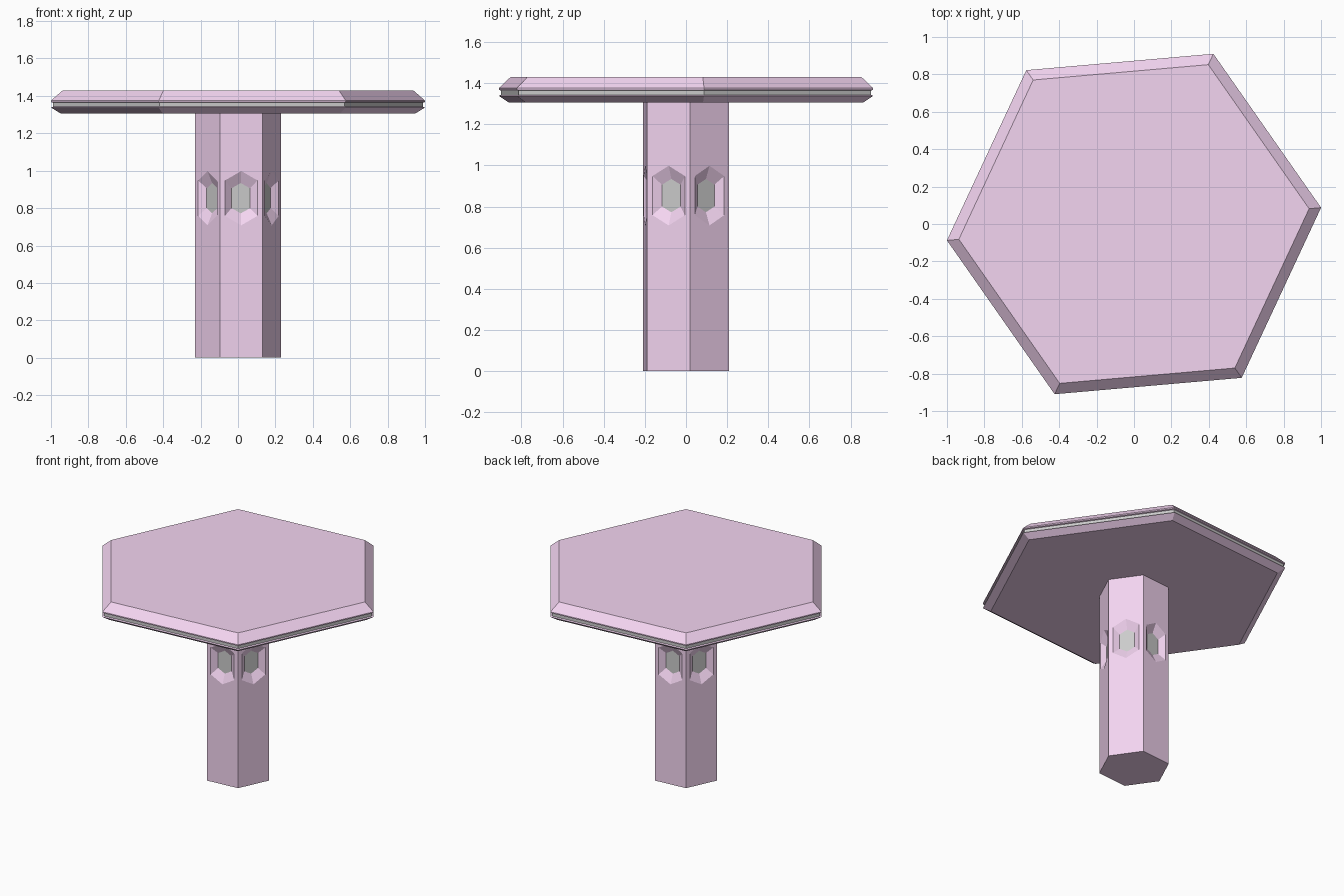
import bpy
import bmesh
from math import radians, cos, sin
from mathutils import Vector

if "Cube" in bpy.data.objects:
    bpy.data.objects.remove(bpy.data.objects["Cube"])

TURN = 5          # rotation of every hexagon, degrees
LEG_R = 0.23
LEG_TOP = 1.31

pink = bpy.data.materials.new("pink")
pink.diffuse_color = (0.9, 0.66, 0.88, 1)
pink.use_nodes = True
pink.node_tree.nodes["Principled BSDF"].inputs["Base Color"].default_value = pink.diffuse_color


def polar(r, deg, z):
    return Vector((r * cos(radians(deg)), r * sin(radians(deg)), z))


def finish(bm, name, material=None, weld=True):
    if weld:
        bmesh.ops.remove_doubles(bm, verts=bm.verts, dist=1e-5)
        bmesh.ops.recalc_face_normals(bm, faces=bm.faces)
    mesh = bpy.data.meshes.new(name)
    bm.to_mesh(mesh)
    bm.free()
    obj = bpy.data.objects.new(name, mesh)
    bpy.context.collection.objects.link(obj)
    if material:
        mesh.materials.append(material)
    return obj


def face(bm, points):
    bm.faces.new([bm.verts.new(p) for p in points])


def hex_loft(name, profile, material=None):
    """Closed hexagonal solid from (radius, height) pairs."""
    bm = bmesh.new()
    rings = [[polar(r, TURN + 60 * k, z) for k in range(6)] for r, z in profile]
    for a, b in zip(rings, rings[1:]):
        for k in range(6):
            j = (k + 1) % 6
            face(bm, (a[k], a[j], b[j], b[k]))
    face(bm, rings[0])
    face(bm, rings[-1])
    return finish(bm, name, material)


# Tabletop: two bevelled slabs with a thin inset band between them
hex_loft("tabletop_upper", [(0.985, 1.362), (1.004, 1.367), (1.004, 1.375), (0.94, 1.43)], pink)
hex_loft("tabletop_band", [(0.993, 1.343), (0.993, 1.364)])
hex_loft("tabletop_lower", [(0.952, 1.306), (1.004, 1.338), (0.985, 1.345)], pink)

# Hexagonal leg with a tapered recess in each side, and a grey pane at its floor
leg = bmesh.new()
panes = bmesh.new()
OUTER = [(0, 0.145), (0.087, 0.095), (0.087, -0.095), (0, -0.145), (-0.087, -0.095), (-0.087, 0.095)]
INNER = [(0, 0.081), (0.05, 0.053), (0.05, -0.053), (0, -0.081), (-0.05, -0.053), (-0.05, 0.053)]
for k in range(6):
    ang = TURN + 60 * k
    mid = ang + 30
    normal = polar(1, mid, 0)
    tangent = polar(1, mid + 90, 0)
    centre = normal * LEG_R * cos(radians(30)) + Vector((0, 0, 0.853))

    def place(points, depth):
        return [centre + tangent * u + Vector((0, 0, v)) - normal * depth for u, v in points]

    rim, floor = place(OUTER, 0), place(INNER, 0.03)
    bl, br = polar(LEG_R, ang, 0), polar(LEG_R, ang + 60, 0)
    tl, tr = polar(LEG_R, ang, LEG_TOP), polar(LEG_R, ang + 60, LEG_TOP)
    face(leg, (br, tr, rim[1], rim[2]))
    face(leg, (tl, bl, rim[4], rim[5]))
    face(leg, (tr, tl, rim[5], rim[0], rim[1]))
    face(leg, (bl, br, rim[2], rim[3], rim[4]))
    for i in range(6):
        j = (i + 1) % 6
        face(leg, (rim[i], floor[i], floor[j], rim[j]))
    face(panes, floor[::-1])

# Leg end caps
for z in (0, LEG_TOP):
    face(leg, [polar(LEG_R, TURN + 60 * k, z) for k in range(6)])
finish(leg, "leg", pink)
finish(panes, "leg_panes", weld=False)
